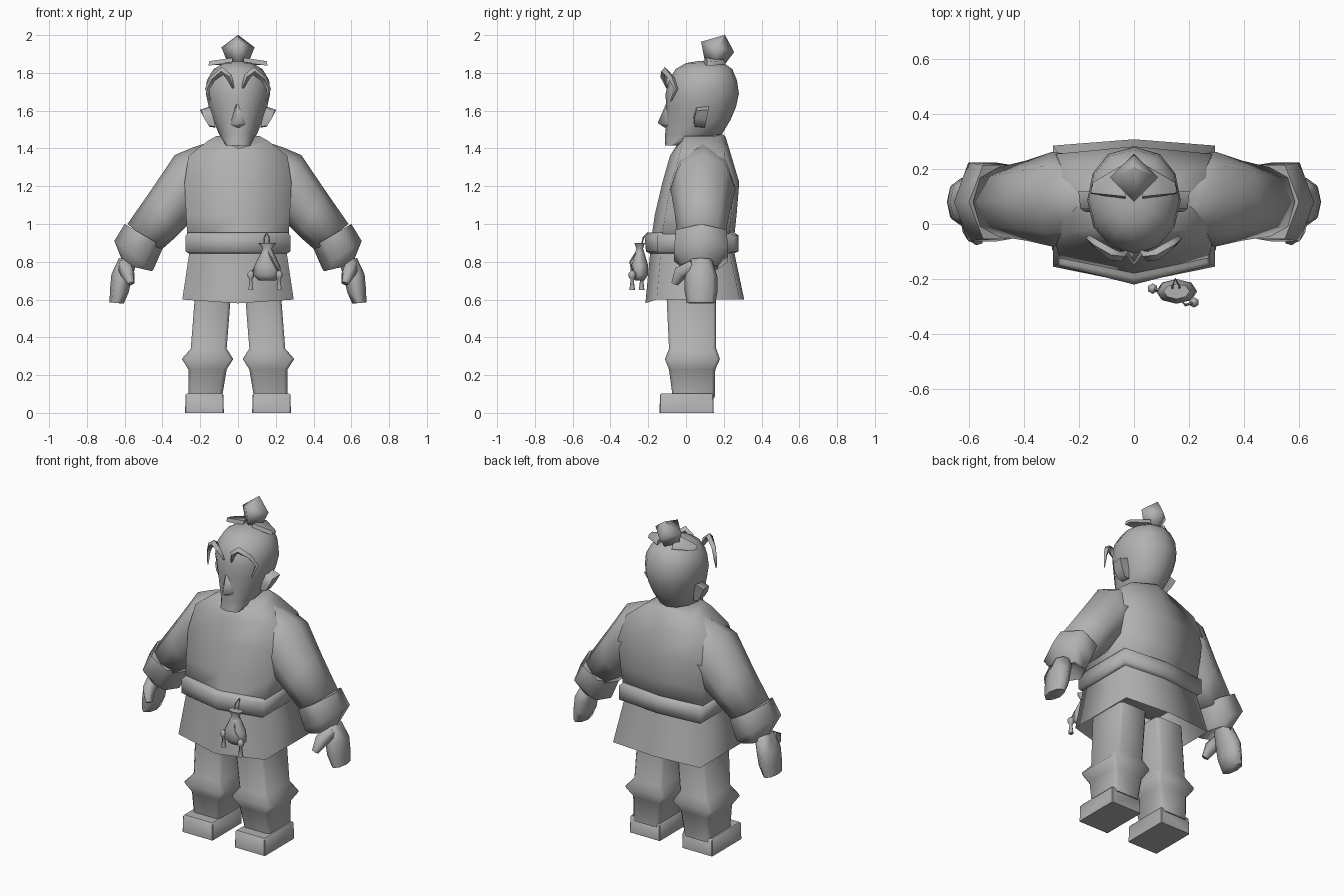
import bpy, bmesh, math
from mathutils import Vector

GREY = bpy.data.materials.new("plain_grey")
GREY.diffuse_color = (0.44, 0.44, 0.44, 1)


def finish(name, bm, angle):
    bmesh.ops.recalc_face_normals(bm, faces=bm.faces)
    me = bpy.data.meshes.new(name)
    bm.to_mesh(me)
    bm.free()
    ob = bpy.data.objects.new(name, me)
    bpy.context.collection.objects.link(ob)
    me.materials.append(GREY)
    bpy.ops.object.select_all(action='DESELECT')
    ob.select_set(True)
    bpy.context.view_layer.objects.active = ob
    bpy.ops.object.shade_smooth_by_angle(angle=math.radians(angle))
    return ob


def loft(name, rings, s=1, cap0=True, cap1=True, angle=75):
    """Skin a list of rings (equal point counts); s = -1 mirrors in x."""
    bm = bmesh.new()
    vs = [[bm.verts.new((s * p[0], p[1], p[2])) for p in r] for r in rings]
    n = len(vs[0])
    for a, b in zip(vs, vs[1:]):
        for i in range(n):
            j = (i + 1) % n
            bm.faces.new((a[i], a[j], b[j], b[i]))
    if cap0:
        bm.faces.new(vs[0])
    if cap1:
        bm.faces.new(vs[-1])
    return finish(name, bm, angle)


def hexa(z, w, front, cf, cb, back, zf=None, zb=None):
    """Six-sided section with a point at front and back."""
    zf, zb = z if zf is None else zf, z if zb is None else zb
    return [(0, front, zf), (w, cf, z), (w, cb, z),
            (0, back, zb), (-w, cb, z), (-w, cf, z)]


def box(z, x0, x1, y0, y1, c=0.02):
    """Rectangular section with cut corners."""
    return [(x0 + c, y0, z), (x1 - c, y0, z), (x1, y0 + c, z), (x1, y1 - c, z),
            (x1 - c, y1, z), (x0 + c, y1, z), (x0, y1 - c, z), (x0, y0 + c, z)]


def oval(z, w, yf, yb, x=0, n=12, full=1.0):
    """Oval section; full < 1 widens its back half."""
    c, h = (yf + yb) / 2, (yb - yf) / 2
    pts = []
    for i in range(n):
        a = 2 * math.pi * i / n
        sx, cy = math.sin(a), -math.cos(a)
        if cy > 0:
            sx = math.copysign(abs(sx) ** full, sx) if abs(sx) > 1e-6 else 0
        pts.append((x + w * sx, c + h * cy, z))
    return pts


def limb(outer, inner, d, cy=0.08, n=8):
    """Oval ring spanning an outer and an inner (x, z) point."""
    o, i = Vector((outer[0], cy, outer[1])), Vector((inner[0], cy, inner[1]))
    c, u = (o + i) / 2, (o - i) / 2
    return [c + u * math.cos(2 * math.pi * k / n)
            + Vector((0, d * math.sin(2 * math.pi * k / n), 0)) for k in range(n)]


def strip(name, pts, widths, s=1, sides=4):
    """Tapered tube along a path."""
    pts = [Vector(p) for p in pts]
    rings = []
    for k, p in enumerate(pts):
        t = (pts[min(k + 1, len(pts) - 1)] - pts[max(k - 1, 0)]).normalized()
        a = t.cross(Vector((0, 1, 0.01))).normalized()
        b = t.cross(a)
        rings.append([p + widths[k] * (a * math.cos(2 * math.pi * i / sides)
                      + b * math.sin(2 * math.pi * i / sides)) for i in range(sides)])
    return loft(name, rings, s)


# Tunic, skirt and belt
loft("tunic", [hexa(0.88, 0.265, -0.19, -0.135, 0.22, 0.25),
               hexa(1.05, 0.275, -0.165, -0.11, 0.24, 0.268),
               hexa(1.22, 0.283, -0.125, -0.08, 0.255, 0.282),
               hexa(1.36, 0.262, -0.085, -0.035, 0.205, 0.24),
               hexa(1.44, 0.16, -0.06, -0.02, 0.175, 0.21, 1.40, 1.46),
               hexa(1.465, 0.115, -0.055, -0.01, 0.155, 0.195, 1.38, 1.475)], angle=95)
loft("skirt", [hexa(0.9, 0.25, -0.185, -0.13, 0.22, 0.245),
               hexa(0.6, 0.295, -0.215, -0.155, 0.285, 0.308, 0.58, 0.6)],
     cap0=False, cap1=False, angle=95)
loft("belt", [hexa(0.845, 0.262, -0.195, -0.14, 0.225, 0.255),
              hexa(0.855, 0.277, -0.212, -0.15, 0.255, 0.278),
              hexa(0.94, 0.277, -0.22, -0.15, 0.255, 0.278),
              hexa(0.955, 0.262, -0.195, -0.14, 0.225, 0.255)], angle=80)
loft("neck", [oval(1.36, 0.08, -0.03, 0.15), oval(1.5, 0.085, -0.05, 0.17)])

# Head with face and nose
head = [(1.415, 0.062, -0.11, -0.04), (1.45, 0.085, -0.11, 0.1),
        (1.475, 0.1, -0.11, 0.19),
        (1.55, 0.132, -0.108, 0.235), (1.62, 0.155, -0.106, 0.265),
        (1.69, 0.17, -0.108, 0.28), (1.76, 0.165, -0.092, 0.27),
        (1.82, 0.13, -0.055, 0.245), (1.852, 0.075, 0.0, 0.2),
        (1.862, 0.02, 0.06, 0.14)]
loft("head", [oval(*h, full=0.85) for h in head])
loft("nose", [[(0, -0.1, 1.65), (0.012, -0.095, 1.65), (-0.012, -0.095, 1.65)],
              [(0, -0.15, 1.535), (0.04, -0.095, 1.53), (-0.04, -0.095, 1.53)],
              [(0, -0.112, 1.51), (0.014, -0.098, 1.51), (-0.014, -0.098, 1.51)]], angle=100)

# Top knot
loft("top_knot", [[(0, 0.1, 1.86), (0.055, 0.15, 1.855), (0, 0.205, 1.845), (-0.055, 0.15, 1.855)],
                  [(0, 0.08, 1.965), (0.088, 0.17, 1.935), (0, 0.255, 1.91), (-0.088, 0.17, 1.935)],
                  [(0, 0.203, 2.0), (0.002, 0.205, 2.0), (0, 0.207, 2.0), (-0.002, 0.205, 2.0)]],
     angle=100)

for s, side in ((1, "right"), (-1, "left")):
    # Hair tie end, ear and forelock
    loft("hair_tie_" + side, [[(0.03, 0.09, 1.855), (0.05, 0.21, 1.845), (0.05, 0.2, 1.87), (0.03, 0.1, 1.88)],
                              [(0.157, 0.11, 1.838), (0.152, 0.15, 1.84), (0.15, 0.145, 1.858), (0.152, 0.112, 1.862)]], s)
    loft("ear_" + side, [[(0.12, 0.045, 1.515), (0.12, 0.1, 1.51), (0.15, 0.1, 1.515), (0.155, 0.045, 1.52)],
                         [(0.13, 0.04, 1.57), (0.13, 0.11, 1.57), (0.18, 0.11, 1.56), (0.18, 0.045, 1.56)],
                         [(0.14, 0.055, 1.62), (0.14, 0.12, 1.625), (0.202, 0.12, 1.605), (0.195, 0.055, 1.6)]], s)
    strip("forelock_" + side, [(0.025, -0.1, 1.72), (0.048, -0.118, 1.78), (0.08, -0.112, 1.81),
                               (0.135, -0.075, 1.77), (0.163, -0.052, 1.715), (0.148, -0.08, 1.65)],
          [0.005, 0.018, 0.021, 0.017, 0.012, 0.004], s)

    # Sleeve, cuff and hand
    loft("sleeve_" + side, [limb((0.15, 1.435), (0.2, 1.12), 0.125, 0.085),
                            limb((0.24, 1.405), (0.235, 1.05), 0.165, 0.09),
                            limb((0.335, 1.365), (0.26, 1.0), 0.172, 0.09),
                            limb((0.46, 1.18), (0.33, 0.93), 0.145, 0.085),
                            limb((0.585, 1.0), (0.41, 0.86), 0.125)], s, angle=95)
    loft("cuff_" + side, [limb((0.585, 0.99), (0.42, 0.89), 0.1, n=6),
                          limb((0.60, 1.0), (0.395, 0.88), 0.155, n=6),
                          limb((0.655, 0.91), (0.445, 0.765), 0.165, n=6),
                          limb((0.605, 0.785), (0.455, 0.75), 0.1, n=6),
                          limb((0.6, 0.84), (0.5, 0.8), 0.06, n=6)], s, angle=85)
    loft("hand_" + side, [limb((0.63, 0.82), (0.535, 0.80), 0.06),
                          limb((0.67, 0.735), (0.565, 0.70), 0.087),
                          limb((0.678, 0.65), (0.578, 0.64), 0.087),
                          limb((0.68, 0.585), (0.605, 0.578), 0.076)], s)
    strip("thumb_" + side, [(0.6, 0.04, 0.78), (0.585, -0.03, 0.745), (0.565, -0.06, 0.685)],
          [0.04, 0.04, 0.02], s, 5)

    # Leg with puffed knee band, then shoe
    leg = [(0.66, 0.035, 0.225, -0.105, 0.16), (0.34, 0.06, 0.25, -0.09, 0.16),
           (0.285, 0.025, 0.298, -0.112, 0.18), (0.23, 0.06, 0.262, -0.09, 0.155),
           (0.08, 0.085, 0.262, -0.07, 0.152)]
    loft("leg_" + side, [box(*r, c=0.018) for r in leg], s, cap0=False)
    loft("shoe_" + side, [box(z, 0.075 + t, 0.28 - t, -0.14 + t, 0.147 - t, 0.004)
                          for z, t in ((0, 0), (0.095, 0.002), (0.103, 0.008))], s, angle=40)

# Pouch hanging from the belt
pouch = [(0.70, 0.045, 0.024), (0.73, 0.075, 0.045), (0.78, 0.068, 0.045),
         (0.85, 0.032, 0.024), (0.87, 0.025, 0.018), (0.9, 0.048, 0.028)]
loft("pouch", [oval(z, w, -0.245 - d, -0.245 + d, 0.155, 8) for z, w, d in pouch])
strip("pouch_loop", [(0.14, -0.24, 0.87), (0.14, -0.225, 0.93), (0.15, -0.2, 0.955),
                     (0.165, -0.225, 0.93), (0.165, -0.24, 0.87)], [0.004] * 5)
for name, x, y in (("inner", 0.068, -0.235), ("outer", 0.218, -0.285)):
    strip("tassel_cord_" + name, [(0.155, -0.255, 0.865), ((0.155 + x) / 2, y - 0.01, 0.80), (x, y, 0.74)],
          [0.005] * 3)
    loft("tassel_" + name, [oval(z, w, y - w, y + w, x, 6) for z, w in
                            ((0.755, 0.006), (0.74, 0.019), (0.72, 0.019), (0.705, 0.008), (0.65, 0.015))])
